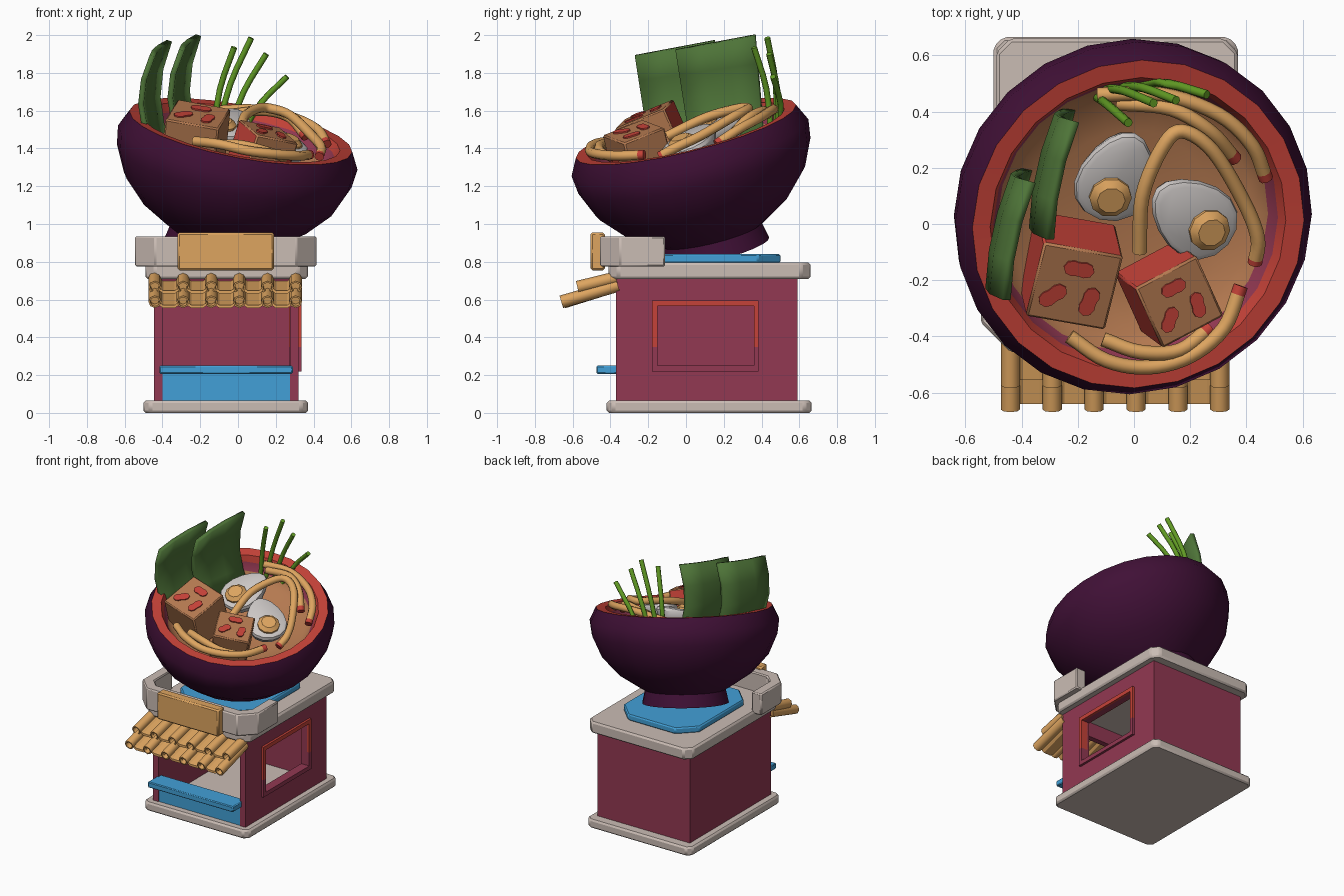
import bpy, bmesh, math
from mathutils import Vector, Matrix, Euler

if "Cube" in bpy.data.objects:
    bpy.data.objects.remove(bpy.data.objects["Cube"])


def material(name, r, g, b):
    m = bpy.data.materials.new(name)
    lin = [(c / 255 / 12.92 if c < 11 else ((c / 255 + 0.055) / 1.055) ** 2.4) for c in (r, g, b)]
    m.diffuse_color = (*lin, 1)
    m.use_nodes = True
    m.node_tree.nodes["Principled BSDF"].inputs["Base Color"].default_value = m.diffuse_color
    return m


TAN = material("tan", 222, 165, 96)
RED = material("red", 197, 66, 56)
PURPLE = material("dark_purple", 64, 16, 54)
MAGENTA = material("magenta", 146, 56, 82)
GREY = material("warm_grey", 202, 188, 180)
BLUE = material("blue", 66, 160, 215)
NORI = material("seaweed_green", 78, 116, 56)
SCALLION = material("bright_green", 98, 156, 36)
BROWN = material("brown", 180, 121, 80)
EGG = material("egg_white", 205, 200, 198)


def finish(name, bm, mats, angle=30, bevel=0.0):
    bmesh.ops.recalc_face_normals(bm, faces=bm.faces)
    me = bpy.data.meshes.new(name)
    bm.to_mesh(me)
    bm.free()
    for m in mats:
        me.materials.append(m)
    me.shade_smooth()
    me.set_sharp_from_angle(angle=math.radians(angle))
    ob = bpy.data.objects.new(name, me)
    bpy.context.collection.objects.link(ob)
    if bevel:
        mod = ob.modifiers.new("bevel", "BEVEL")
        mod.width, mod.segments = bevel, 1
    return ob


def prism(name, pts, z0, z1, mat, bevel=0.0):
    bm = bmesh.new()
    f = bm.faces.new([bm.verts.new((x, y, z0)) for x, y in pts])
    ext = bmesh.ops.extrude_face_region(bm, geom=[f])
    bmesh.ops.translate(bm, vec=(0, 0, z1 - z0), verts=[v for v in ext["geom"] if isinstance(v, bmesh.types.BMVert)])
    bm.faces.new(list(f.verts)) if not f.is_valid else None
    return finish(name, bm, [mat], bevel=bevel)


def slab(name, x0, x1, y0, y1, z0, z1, mat, c=0.0, bevel=0.0):
    pts = [(x0, y0), (x1, y0), (x1, y1), (x0, y1)]
    if c:
        pts = [(x0 + c, y0), (x1 - c, y0), (x1, y0 + c), (x1, y1 - c),
               (x1 - c, y1), (x0 + c, y1), (x0, y1 - c), (x0, y0 + c)]
    return prism(name, pts, z0, z1, mat, bevel)


def rings(name, loops, mats, rule=None, caps=True, angle=30, hollow=0.0, bm=None):
    """Skin a list of point loops."""
    bm = bmesh.new()
    vs = [[bm.verts.new(p) for p in lp] for lp in loops]
    n = len(vs[0])
    for i in range(len(vs) - 1):
        for j in range(n):
            k = (j + 1) % n
            f = bm.faces.new((vs[i][j], vs[i][k], vs[i + 1][k], vs[i + 1][j]))
            f.material_index = rule(i) if rule else 0
    if caps:
        ends = [bm.faces.new(vs[0][::-1]), bm.faces.new(vs[-1])]
        ends[0].material_index = rule(0) if rule else 0
        ends[1].material_index = rule(len(vs) - 2) if rule else 0
        if hollow:
            bmesh.ops.recalc_face_normals(bm, faces=bm.faces)
            bmesh.ops.inset_individual(bm, faces=ends, thickness=hollow, depth=0)
            bmesh.ops.inset_individual(bm, faces=ends, thickness=0.001, depth=-0.04)
    return finish(name, bm, mats, angle)


def tube(name, ctrl, r, mats, sides=8, steps=5, tips=False, hollow=0.0):
    c = [Vector(p) for p in ctrl]
    c = [2 * c[0] - c[1]] + c + [2 * c[-1] - c[-2]]
    path = []
    for i in range(1, len(c) - 2):
        for s in range(steps):
            t = s / steps
            a, b, d, e = c[i - 1:i + 3]
            path.append(0.5 * (2 * b + (d - a) * t + (2 * a - 5 * b + 4 * d - e) * t * t + (3 * b - a - 3 * d + e) * t ** 3))
    path.append(c[-2])
    loops = []
    for i, p in enumerate(path):
        t = (path[min(i + 1, len(path) - 1)] - path[max(i - 1, 0)]).normalized()
        up = Vector((0, 0, 1)) if abs(t.z) < 0.8 else Vector((0, 1, 0))
        u = t.cross(up).normalized()
        w = u.cross(t)
        loops.append([p + r * (math.cos(a) * u + math.sin(a) * w) for a in [2 * math.pi * k / sides for k in range(sides)]])
    last = len(path) - 2
    return rings(name, loops, mats, (lambda i: int(i == last)) if tips else None, angle=50, hollow=hollow)


# Stall: base, walls, top
slab("base", -.50, .37, -.42, .665, 0, .065, GREY, .035, .012)
slab("left_wall", -.445, -.40, -.37, .59, .065, .71, MAGENTA)
slab("back_wall", -.40, .275, .545, .59, .065, .71, MAGENTA)
slab("front_lintel", -.40, .275, -.37, -.33, .60, .71, MAGENTA)
for nm, y0, y1, z0, z1 in (("front", -.37, -.15, .065, .71), ("rear", .36, .59, .065, .71),
                           ("lower", -.15, .36, .065, .25), ("upper", -.15, .36, .565, .71)):
    slab("right_wall_" + nm, .275, .32, y0, y1, z0, z1, MAGENTA)
for nm, y0, y1, z0, z1 in (("front", -.18, -.15, .35, .565), ("rear", .36, .385, .35, .565), ("top", -.18, .385, .565, .595)):
    slab("window_frame_" + nm, .27, .337, y0, y1, z0, z1, RED)
for nm, y0, y1, z0, z1 in (("front", -.18, -.15, .25, .35), ("rear", .36, .385, .25, .35), ("bottom", -.18, .385, .22, .25)):
    slab("window_frame_low_" + nm, .27, .337, y0, y1, z0, z1, MAGENTA)
slab("counter_panel", -.40, .275, -.365, -.33, .065, .21, BLUE)
slab("counter_shelf", -.415, .29, -.475, -.33, .207, .25, BLUE, bevel=.006)
slab("top_slab", -.49, .37, -.41, .66, .71, .795, GREY, .05, .012)
slab("bowl_plate", -.38, .25, -.26, .50, .795, .84, BLUE, .12, .008)
outer = [(-.545, -.11), (-.545, -.35), (-.44, -.455), (.31, -.455), (.415, -.35), (.415, -.11)]
inner = [(.335, -.11), (.335, -.32), (.28, -.375), (-.41, -.375), (-.465, -.32), (-.465, -.11)]
prism("parapet", outer + inner, .775, .935, GREY, .008)
slab("sign_board", -.32, .19, -.505, -.43, .755, .955, TAN, bevel=.01)

# Awning tiles: round pipes with shallow troughs between
for row, a, b in (("upper", (-.37, .715), (-.575, .665)), ("lower", (-.36, .675), (-.66, .588))):
    for i in range(6):
        x = -.44 + .149 * i
        tube(f"{row}_pipe_tile_{i}", [(x, *a), (x, *b)], .034, [TAN], steps=1, hollow=.009)
        if i < 5:
            prof = [(-.055, .0), (-.03, -.018), (.03, -.018), (.055, .0), (.055, -.016), (.03, -.034), (-.03, -.034), (-.055, -.016)]
            rings(f"{row}_trough_tile_{i}", [[(x + .0745 + px, y + s, z + pz) for px, pz in prof]
                                             for s, (y, z) in ((0, a), (.02, b))], [TAN])

# Tilted bowl: everything inside follows the rim plane
NORMAL = Vector((.19, -.245, 1)).normalized()
TILT = Vector((0, 0, 1)).rotation_difference(NORMAL).to_matrix().to_4x4()
BOWL = Matrix.Translation((.015, 0, 1.49)) @ TILT


def on_rim(x, y, h=0.0):
    return Vector((x, y, 1.49 - .19 * (x - .015) + .245 * y + h))


profile = [(.03, -.20), (.30, -.19), (.44, -.15), (.49, -.11), (.515, -.05), (.535, -.005), (.60, 0), (.645, -.09),
           (.632, -.19), (.57, -.33), (.45, -.46), (.31, -.55), (.275, -.57), (.295, -.66)]
loops = [[(r * math.cos(k * math.pi / 12), r * math.sin(k * math.pi / 12), h) for k in range(24)] for r, h in profile]
bowl = rings("bowl_and_broth", loops, [BROWN, MAGENTA, RED, PURPLE],
             lambda i: 0 if i < 3 else 1 if i == 3 else 2 if i < 6 else 3, angle=40)
bowl.matrix_world = BOWL

# Seaweed sheets
for i in range(2):
    bm = bmesh.new()
    grid = []
    for a in range(4):
        u = a / 3
        grid.append([])
        for b in range(5):
            v = b / 4
            x = -.45 + .09 * u - .075 * math.sin(math.pi * v * .9) - .02 * math.sin(math.pi * u) + .02 * v
            y = -.19 + .39 * u - (.08 - .03 * u) * v
            z = 1.38 + (.51 + .08 * u) * v
            grid[a].append(bm.verts.new((x + .155 * i, y + .215 * i, z + .03 * i)))
    for a in range(3):
        for b in range(4):
            bm.faces.new((grid[a][b], grid[a + 1][b], grid[a + 1][b + 1], grid[a][b + 1]))
    ob = finish(f"seaweed_sheet_{i}", bm, [NORI])
    mod = ob.modifiers.new("thickness", "SOLIDIFY")
    mod.thickness, mod.offset = .03, 0

# Scallion stalks
for i, (p, q) in enumerate((((-.13, .45, 1.48), (-.02, .36, 1.935)), ((-.11, .48, 1.48), (.07, .43, 1.985)),
                            ((-.05, .49, 1.48), (.15, .44, 1.90)), ((.02, .5, 1.48), (.26, .46, 1.78)))):
    mid = (Vector(p) + Vector(q)) / 2 + Vector((-.02, .02, .01))
    tube(f"scallion_{i}", [p, mid, q], .016, [SCALLION], steps=3)

# Spiced tofu cubes with bean-shaped spots on the top face
for i, (c, s, rot) in enumerate((((-.225, -.165, 1.45), .29, (22, 10, -10)), ((.125, -.25, 1.375), .25, (20, 10, 28)))):
    M = Matrix.Translation(c) @ Euler([math.radians(d) for d in rot]).to_matrix().to_4x4()
    bm = bmesh.new()
    bmesh.ops.create_cube(bm, size=s)
    for f in bm.faces:
        f.material_index = int(f.normal.y > .5 or f.normal.x < -.5)
    finish(f"tofu_cube_{i}", bm, [BROWN, RED], bevel=.008).matrix_world = M
    for j, (bx, by, ang) in enumerate(((.0, .24, 0), (-.24, -.16, .8), (.22, -.16, 1.4))):
        pts = []
        for k in range(14):
            t = 2 * math.pi * k / 14
            r = s * .14 * (1 + .38 * math.cos(2 * t))
            pts.append((s * bx + r * math.cos(t + ang), s * by + r * math.sin(t + ang)))
        prism(f"tofu_{i}_spot_{j}", pts, s / 2 - .004, s / 2 + .008, RED).matrix_world = M

# Egg halves with faceted yolks
for i, (x, y, h, ang, pitch) in enumerate(((-.06, .16, .0, 72, 14), (.215, .02, .0, 141, 10))):
    M = (Matrix.Translation(on_rim(x, y, h)) @ TILT @ Matrix.Rotation(math.radians(ang), 4, "Z")
         @ Matrix.Rotation(math.radians(-pitch), 4, "Y"))
    ts = [2 * math.pi * k / 16 for k in range(16)]
    loops = [[(.18 * sc * math.cos(t), .135 * sc * math.sin(t) * (1 - .22 * math.cos(t)), z) for t in ts]
             for sc, z in ((.4, -.13), (.85, -.08), (1, -.025), (.96, -.005), (.85, .005))]
    rings(f"egg_half_{i}", loops, [EGG], angle=35).matrix_world = M
    loops = [[(-.07 + r * math.cos(k * math.pi / 5), r * math.sin(k * math.pi / 5), z) for k in range(10)]
             for r, z in ((.076, -.01), (.076, .018), (.05, .04))]
    rings(f"egg_yolk_{i}", loops, [TAN]).matrix_world = M

# Noodles, x y and height over the rim plane
noodles = [
    [(-.13, .46, -.03), (.1, .46, .02), (.3, .39, .03), (.42, .28, .02), (.47, .16, -.02)],
    [(-.06, .43, -.03), (.13, .41, .03), (.27, .33, .04), (.36, .23, -.02)],
    [(.02, -.1, .0), (.03, .1, .05), (.1, .27, .07), (.17, .33, .07), (.28, .26, .07), (.39, .08, .03), (.44, -.05, .01), (.43, -.14, -.02)],
    [(-.23, -.40, .0), (-.1, -.485, .03), (.05, -.51, .03), (.2, -.47, .03), (.32, -.37, .02), (.38, -.22, .0)],
    [(-.11, -.41, .01), (.02, -.455, .04), (.16, -.45, .03), (.27, -.37, -.01)],
]
for i, n in enumerate(noodles):
    tube(f"noodle_{i}", [on_rim(*p) for p in n], .026, [TAN, RED], steps=5, tips=True)
